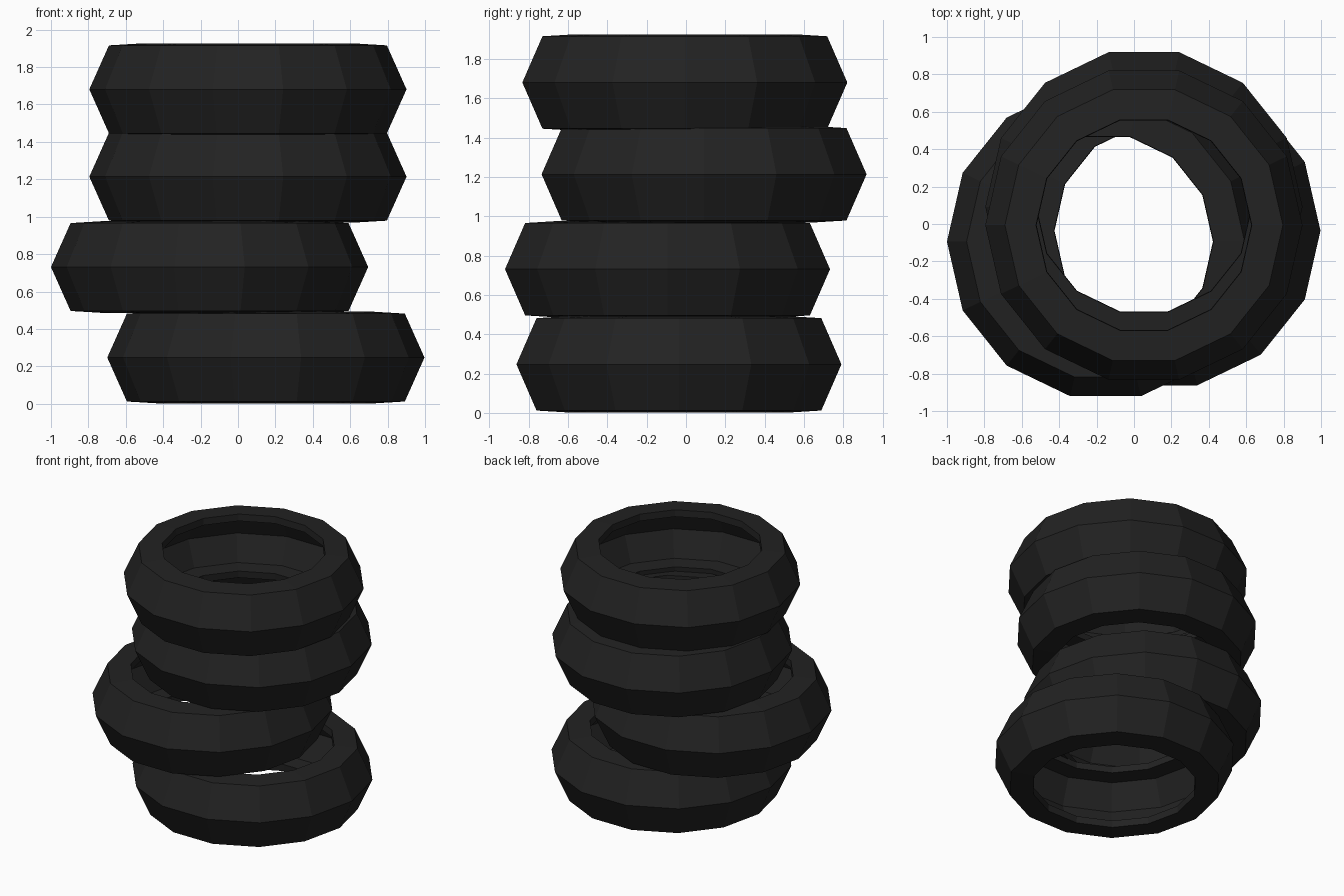
import bpy, bmesh, math

if "Cube" in bpy.data.objects:
    bpy.data.objects.remove(bpy.data.objects["Cube"])

# One flat rubber colour
rubber = bpy.data.materials.new("black rubber")
rubber.diffuse_color = (0.016, 0.016, 0.016, 1)
rubber.use_nodes = True
rubber.node_tree.nodes["Principled BSDF"].inputs["Base Color"].default_value = rubber.diffuse_color

SIDES = 14
# Closed cross-section (radius, height): outer shell, then the hollow inside
PROFILE = [(0.577, -0.245), (0.743, -0.235), (0.848, 0), (0.743, 0.235), (0.577, 0.245),
           (0.574, 0.193), (0.705, 0.188), (0.790, 0), (0.705, -0.188), (0.574, -0.193)]


def tyre(name, x, y, z):
    bm = bmesh.new()
    rings = []
    for i in range(SIDES):
        a = 2 * math.pi * i / SIDES
        rings.append([bm.verts.new((r * math.cos(a), r * math.sin(a), h)) for r, h in PROFILE])
    n = len(PROFILE)
    for i in range(SIDES):
        a, b = rings[i], rings[(i + 1) % SIDES]
        for j in range(n):
            k = (j + 1) % n
            bm.faces.new((a[j], b[j], b[k], a[k]))
    bmesh.ops.recalc_face_normals(bm, faces=bm.faces)
    mesh = bpy.data.meshes.new(name)
    bm.to_mesh(mesh)
    bm.free()
    mesh.materials.append(rubber)
    ob = bpy.data.objects.new(name, mesh)
    ob.location = (x, y, z)
    bpy.context.collection.objects.link(ob)


# Uneven stack, bottom to top
tyre("bottom_tyre", 0.149, -0.036, 0.247)
tyre("second_tyre", -0.152, -0.094, 0.731)
tyre("third_tyre", 0.053, 0.092, 1.214)
tyre("top_tyre", 0.053, -0.006, 1.681)
